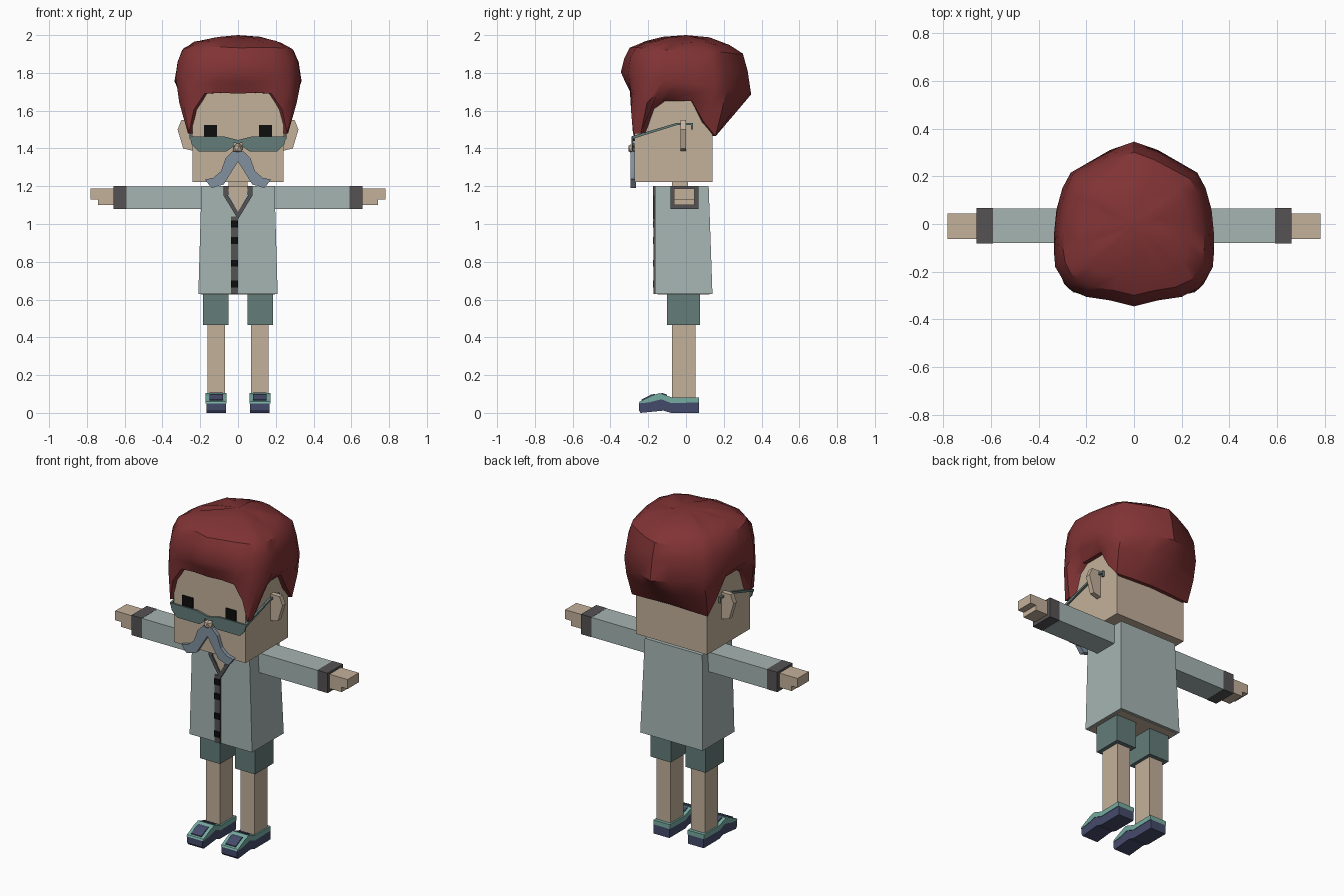
import bpy, bmesh, math, random
from mathutils import Vector

random.seed(4)
cube = bpy.data.objects.get("Cube")
if cube:
    bpy.data.objects.remove(cube, do_unlink=True)


def material(name, colour):
    mat = bpy.data.materials.new(name)
    mat.use_nodes = True
    rgba = (*colour, 1)
    mat.diffuse_color = rgba
    shader = next(n for n in mat.node_tree.nodes if n.type == 'BSDF_PRINCIPLED')
    shader.inputs["Base Color"].default_value = rgba
    shader.inputs["Roughness"].default_value = 0.9
    return mat


skin = material("skin", (.55, .44, .33))
shirt_green = material("pale_green_cloth", (.38, .46, .445))
teal = material("dull_teal", (.125, .2, .19))
charcoal = material("charcoal", (.09, .085, .085))
blue_grey = material("blue_grey", (.22, .285, .35))
navy = material("navy", (.06, .07, .145))
mint = material("mint", (.18, .41, .355))
black = material("black", (.004, .004, .004))
auburn = material("auburn", (.22, .033, .035))


def finish(name, bm, mat, mirror=False):
    bmesh.ops.recalc_face_normals(bm, faces=bm.faces)
    mesh = bpy.data.meshes.new(name)
    bm.to_mesh(mesh)
    bm.free()
    mesh.materials.append(mat)
    obj = bpy.data.objects.new(name, mesh)
    bpy.context.scene.collection.objects.link(obj)
    if mirror:
        mod = obj.modifiers.new("mirror", 'MIRROR')
        mod.use_mirror_merge = False
    return obj


def box(name, mat, x, y, z, mirror=False):
    """Box given by its x, y and z ranges."""
    bm = bmesh.new()
    bmesh.ops.create_cube(bm, size=1)
    for v in bm.verts:
        v.co = [r[0] if c < 0 else r[1] for c, r in zip(v.co, (x, y, z))]
    return finish(name, bm, mat, mirror)


def prism(name, mat, outline, depth, axis='y', mirror=False):
    """Outline in xz extruded along y, or outline in yz extruded along x."""
    bm = bmesh.new()
    ends = []
    for d in depth:
        ends.append([bm.verts.new((a, d, b) if axis == 'y' else (d, a, b))
                     for a, b in outline])
        bm.faces.new(ends[-1])
    n = len(outline)
    for i in range(n):
        j = (i + 1) % n
        bm.faces.new((ends[0][i], ends[0][j], ends[1][j], ends[1][i]))
    return finish(name, bm, mat, mirror)


# Head, neck and face
box("head", skin, (-.24, .24), (-.272, .14), (1.222, 1.72))
box("neck", skin, (-.05, .05), (-.075, .01), (1.15, 1.24))
box("eye", black, (.11, .18), (-.279, -.265), (1.44, 1.525), True)
prism("ear", skin, [(.23, 1.385), (.29, 1.4), (.32, 1.5), (.3, 1.55), (.23, 1.55)],
      (-.03, 0), mirror=True)
bm = bmesh.new()
bmesh.ops.create_icosphere(bm, subdivisions=1, radius=.03)
bmesh.ops.translate(bm, verts=bm.verts, vec=(0, -.28, 1.4))
finish("nose", bm, skin)

# Moustache
prism("moustache", blue_grey,
      [(0, 1.385), (.03, 1.385), (.065, 1.35), (.09, 1.28), (.13, 1.245), (.175, 1.235),
       (.14, 1.19), (.075, 1.21), (.035, 1.275), (0, 1.33)], (-.295, -.265), mirror=True)

# Glasses: half-moon lenses, bridge and temples
prism("lens", teal,
      [(.255, 1.462), (.245, 1.42), (.21, 1.385), (.06, 1.385), (.025, 1.41),
       (.025, 1.44), (.07, 1.462)], (-.287, -.277), mirror=True)
prism("bridge", teal, [(-.07, 1.462), (0, 1.445), (.07, 1.462), (.04, 1.435),
                       (0, 1.425), (-.04, 1.435)], (-.289, -.277))
prism("temple", teal,
      [(-.285, 1.465), (-.05, 1.535), (.037, 1.535), (.037, 1.5), (.026, 1.5),
       (.026, 1.523), (-.05, 1.523), (-.285, 1.45)], (.245, .257), 'x', True)

# Shirt: tapered block with a skin-coloured underside plate
shirt = box("shirt", shirt_green, (-.21, .21), (-.165, .14), (.63, 1.2))
for v in shirt.data.vertices:
    if v.co.z > 1:
        v.co.x *= .92
        v.co.y = min(v.co.y, .12)
box("torso_underside", skin, (-.195, .195), (-.15, .125), (.627, .64))

# Open collar, placket and buttons
prism("chest", skin, [(-.06, 1.2), (.06, 1.2), (0, 1.05)], (-.168, -.16))
prism("collar", charcoal, [(.048, 1.2), (.076, 1.2), (.076, 1.15), (0, 1.025), (0, 1.065),
                           (.052, 1.15)], (-.174, -.16), mirror=True)
box("placket", charcoal, (-.037, 0), (-.171, -.16), (.63, 1.04))
for height in (1.0, .912, .792, .682):
    box("button", black, (-.037, 0), (-.176, -.165), (height - .018, height + .018))

# Arms
box("sleeve", shirt_green, (.16, .59), (-.08, .065), (1.08, 1.199), True)
box("cuff", charcoal, (.59, .66), (-.081, .066), (1.079, 1.2), True)
box("palm", skin, (.65, .742), (-.063, .045), (1.1, 1.187), True)
box("fingers", skin, (.74, .782), (-.063, .045), (1.13, 1.187), True)

# Legs
box("shorts_leg", teal, (.05, .185), (-.1, .075), (.465, .64), True)
box("leg", skin, (.07, .162), (-.075, .05), (.07, .48), True)

# Shoes: sole, upper and dark trim
seam = [(-.08, .052), (-.13, .072), (-.2, .055), (-.25, .05)]
prism("shoe_sole", navy, [(.07, 0), (.07, .055)] + seam + [(-.25, .015), (-.24, 0),
      (-.12, .012), (-.08, 0)], (.063, .168), 'x', True)
prism("shoe_upper", mint, [(-.245, .06), (-.18, .092), (-.14, .105), (-.075, .082),
      (.07, .082), (.07, .055)] + seam, (.06, .171), 'x', True)
prism("shoe_toe", navy, [(-.236, .06), (-.236, .07), (-.185, .097), (-.165, .1), (-.165, .08)],
      (.08, .15), 'x', True)
prism("shoe_lace", navy, [(-.13, .09), (-.13, .107), (-.1, .097), (-.1, .08)],
      (.08, .15), 'x', True)

# Hair: columns run from front to back as hairline x, y, z then widest x, y
half = [
    (0, -.28, 1.69, 0, -.345),
    (.09, -.28, 1.695, .1, -.32),
    (.17, -.28, 1.69, .2, -.305),
    (.225, -.28, 1.605, .275, -.265),
    (.25, -.27, 1.48, .3, -.23),
    (.255, -.23, 1.48, .33, -.18),
    (.255, -.18, 1.61, .335, -.12),
    (.255, -.12, 1.65, .335, -.04),
    (.255, .03, 1.65, .325, .06),
    (.255, .09, 1.54, .3, .15),
    (.245, .15, 1.465, .265, .215),
    (.12, .155, 1.47, .1, .31),
    (0, .155, 1.475, 0, .345),
]
columns = half + [(-c[0], c[1], c[2], -c[3], c[4]) for c in half[-2:0:-1]]
crown = [(.96, .42), (.88, .7), (.68, .87), (.36, .97)]
bm = bmesh.new()
rings = []
for hx, hy, hz, ox, oy in columns:
    edge = Vector((hx, hy, hz))
    widest = Vector((ox, oy, 1.745 - .17 * oy))
    points = [Vector((hx * .9, hy * .9, hz)), Vector((hx * 1.04, hy * 1.04, hz)),
              edge.lerp(widest, .55) * 1, widest]
    points[2].x *= 1.05
    points[2].y *= 1.02
    for scale, rise in crown:
        top = 1.99 + random.uniform(-.008, .008)
        wobble = scale * random.uniform(.98, 1.01)
        points.append(Vector((ox * wobble, oy * wobble,
                              widest.z + (top - widest.z) * rise)))
    rings.append([bm.verts.new(p) for p in points])
peak = bm.verts.new((0, 0, 2))
for a, b in zip(rings, rings[1:] + rings[:1]):
    for k in range(len(a) - 1):
        bm.faces.new((a[k], b[k], b[k + 1], a[k + 1]))
    bm.faces.new((a[-1], b[-1], peak))
hair = finish("hair", bm, auburn)
bpy.ops.object.select_all(action='DESELECT')
hair.select_set(True)
bpy.context.view_layer.objects.active = hair
bpy.ops.object.shade_smooth_by_angle(angle=math.radians(35))
